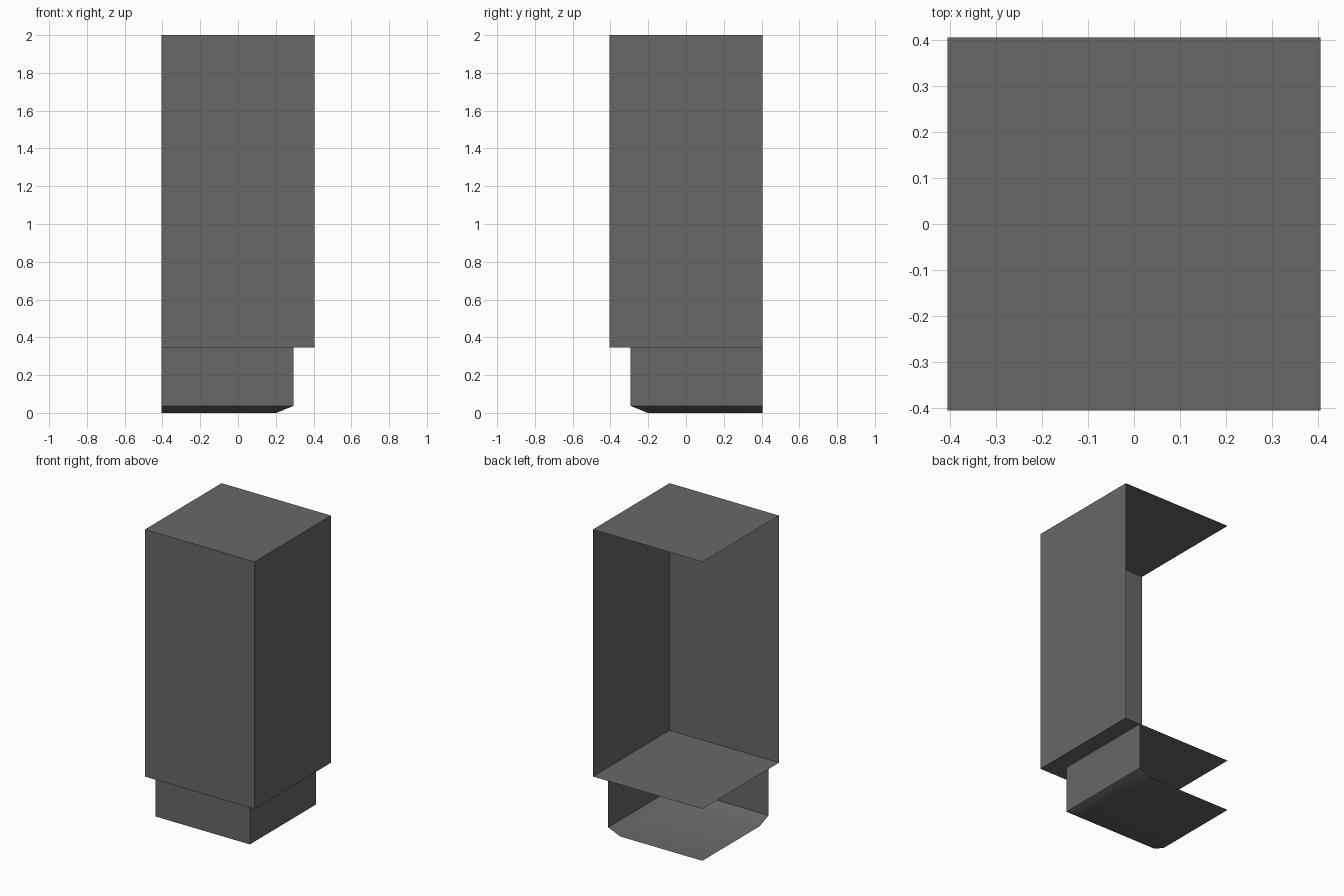
import bpy
import bmesh
import math

if "Cube" in bpy.data.objects:
    bpy.data.objects.remove(bpy.data.objects["Cube"])

HALF = 0.405   # half width of the body; the left and back sides stay open

# Dark grey finish
dark = bpy.data.materials.new("dark_grey")
dark.diffuse_color = (0.135, 0.137, 0.139, 1.0)
dark.use_nodes = True
dark.node_tree.nodes["Principled BSDF"].inputs["Base Color"].default_value = dark.diffuse_color


def corner_shell(name, levels, close_top):
    """Open corner shell: front and right walls through (reach, z) levels, bottom first."""
    bm = bmesh.new()
    rings = []
    for r, z in levels:
        plan = [(-HALF, -r), (r, -r), (r, HALF)]
        rings.append([bm.verts.new((x, y, z)) for x, y in plan])
    # front and right walls
    for low, high in zip(rings, rings[1:]):
        for i in range(2):
            bm.faces.new((low[i], low[i + 1], high[i + 1], high[i]))
    # bottom plate, facing down
    back_left = bm.verts.new((-HALF, HALF, levels[0][1]))
    bm.faces.new([back_left] + rings[0][::-1])
    # top plate, facing up
    if close_top:
        back_left = bm.verts.new((-HALF, HALF, levels[-1][1]))
        bm.faces.new(rings[-1] + [back_left])
    mesh = bpy.data.meshes.new(name)
    bm.to_mesh(mesh)
    bm.free()
    mesh.materials.append(dark)
    obj = bpy.data.objects.new(name, mesh)
    bpy.context.collection.objects.link(obj)
    return obj


# Tall body with floor and top plates
corner_shell("cabinet_body", [(HALF, 0.347), (HALF, 2.0)], True)

# Recessed plinth with a shallow bevelled foot
plinth = corner_shell("plinth", [(0.203, 0.0), (0.293, 0.037), (0.293, 0.347)], False)
bpy.context.view_layer.objects.active = plinth
plinth.select_set(True)
bpy.ops.object.shade_smooth_by_angle(angle=math.radians(30))
